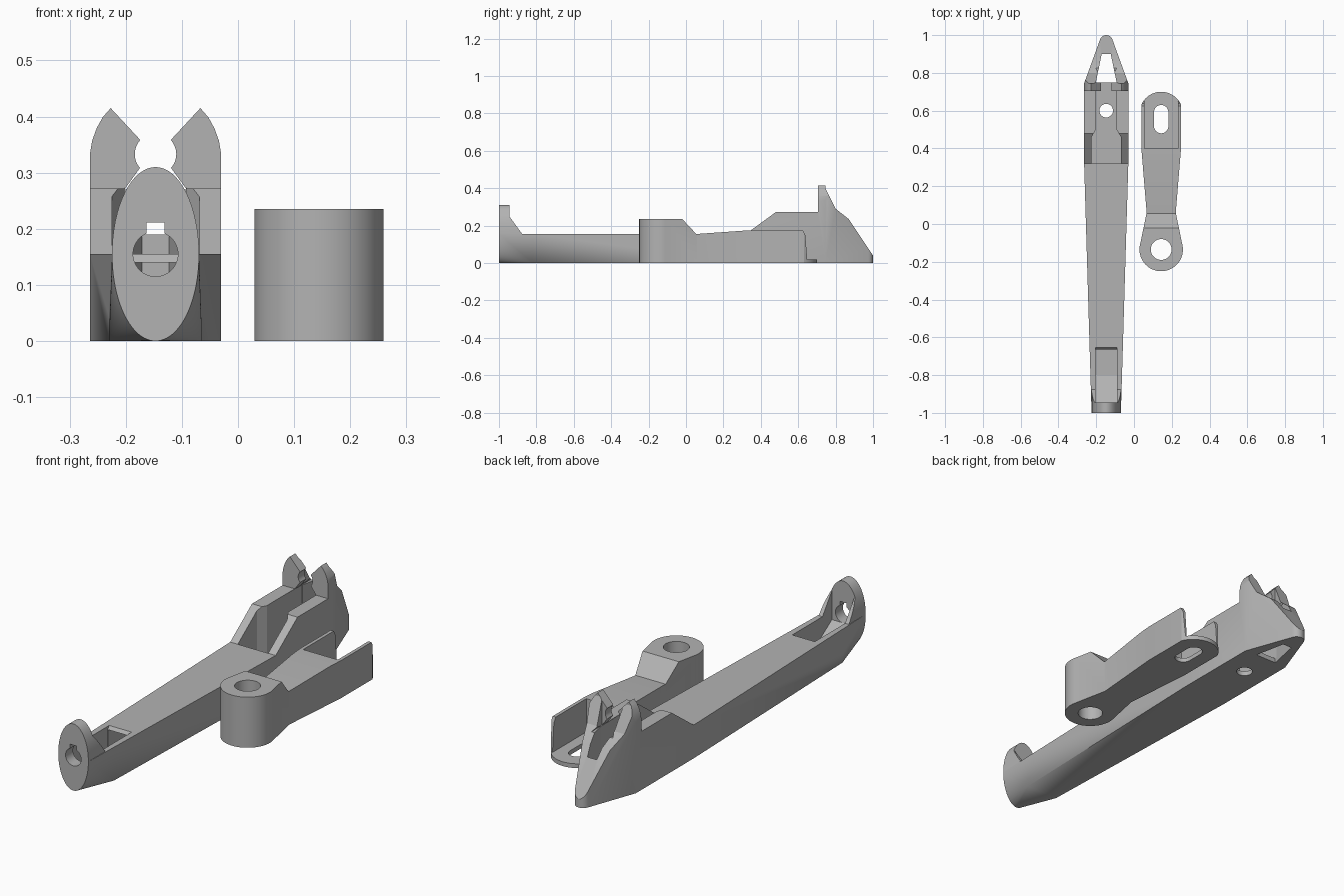
import bpy, bmesh
from math import cos, sin, pi, radians

cube = bpy.data.objects.get("Cube")
if cube:
    bpy.data.objects.remove(cube, do_unlink=True)

GREY = (0.45, 0.45, 0.45, 1)
mat = bpy.data.materials.new("plain grey")
mat.use_nodes = True
mat.diffuse_color = GREY
mat.node_tree.nodes["Principled BSDF"].inputs["Base Color"].default_value = GREY


def finish_mesh(name, bm):
    bmesh.ops.recalc_face_normals(bm, faces=bm.faces)
    mesh = bpy.data.meshes.new(name)
    bm.to_mesh(mesh)
    bm.free()
    mesh.materials.append(mat)
    ob = bpy.data.objects.new(name, mesh)
    bpy.context.collection.objects.link(ob)
    return ob


def place(axis, a, b, t):
    return {"X": (t, a, b), "Y": (a, t, b), "Z": (a, b, t)}[axis]


def prism(name, pts, axis, lo, hi):
    """Extrude a flat outline along one axis."""
    bm = bmesh.new()
    low = [bm.verts.new(place(axis, a, b, lo)) for a, b in pts]
    high = [bm.verts.new(place(axis, a, b, hi)) for a, b in pts]
    bm.faces.new(low)
    bm.faces.new(high)
    for i in range(len(pts)):
        j = (i + 1) % len(pts)
        bm.faces.new((low[i], low[j], high[j], high[i]))
    return finish_mesh(name, bm)


def hull(name, points):
    bm = bmesh.new()
    for p in points:
        bm.verts.new(p)
    bmesh.ops.convex_hull(bm, input=bm.verts)
    return finish_mesh(name, bm)


def arc(cx, cy, rx, ry, start=0, end=360, n=48):
    closed = end - start == 360
    steps = n if closed else n + 1
    ang = [radians(start + (end - start) * i / n) for i in range(steps)]
    return [(cx + rx * cos(t), cy + ry * sin(t)) for t in ang]


def sym(half):
    """Complete a right-hand half outline by mirroring it."""
    return half + [(-a, b) for a, b in reversed(half) if abs(a) > 1e-6]


def combine(ob, other, op):
    mod = ob.modifiers.new(op, "BOOLEAN")
    mod.operation = op
    mod.solver = "EXACT"
    mod.object = other
    bpy.context.view_layer.update()
    dg = bpy.context.evaluated_depsgraph_get()
    mesh = bpy.data.meshes.new_from_object(ob.evaluated_get(dg))
    ob.modifiers.clear()
    ob.data = mesh
    bpy.data.objects.remove(other, do_unlink=True)


def finish(ob, x):
    ob.location.x = x
    bpy.ops.object.select_all(action="DESELECT")
    ob.select_set(True)
    bpy.context.view_layer.objects.active = ob
    bpy.ops.object.shade_smooth_by_angle(angle=radians(25))


# ---- Long beam: side profile trimmed by its plan and front outlines
beam = prism("long_beam", [
    (-0.82, 0), (-0.82, 0.155), (0.32, 0.155), (0.48, 0.272), (0.705, 0.272),
    (0.705, 0.43), (0.745, 0.43), (0.745, 0.40), (0.80, 0.29), (0.87, 0.235),
    (1, 0.04), (1, 0)], "X", -0.2, 0.2)
plan = sym([(0.083, -0.82), (0.117, 0.32), (0.117, 0.745)]
           + arc(0, 0.965, 0.035, 0.035, 15, 90, 8))
combine(beam, prism("plan", plan, "Z", -0.1, 0.6), "INTERSECT")
front = sym([(0.13, -0.1), (0.13, 0.3), (0.117, 0.333), (0.113, 0.357),
             (0.105, 0.379), (0.094, 0.399), (0.079, 0.416)])
combine(beam, prism("outline", front, "Y", -1.1, 1.1), "INTERSECT")

# Front end: half ellipse blended into the rectangular beam
lower = [(x, -1, z) for x, z in arc(0, 0.155, 0.0775, 0.155, 180, 360)]
rect = [(x, -0.82, z) for x in (-0.083, 0.083) for z in (0, 0.155)]
combine(beam, hull("front_blend", lower + rect), "UNION")

# Upright oval end plate with sloping cheeks behind it
plate = prism("end_plate", arc(0, 0.155, 0.0775, 0.155, n=64), "Y", -1, -0.8)
combine(plate, prism("slope", [(-1.1, 0.15), (-1.1, 0.4), (-0.945, 0.4),
        (-0.945, 0.25), (-0.872, 0.15)], "X", -0.2, 0.2), "INTERSECT")
combine(beam, plate, "UNION")

# Pocket, pin hole and key slot at the front
pocket = [(-0.945, 0.115), (-0.80, 0.02), (-0.665, 0.02), (-0.665, 0.14),
          (-0.65, 0.16), (-0.65, 0.4), (-0.945, 0.4)]
cuts = [
    prism("pocket", pocket, "X", -0.058, 0.058),
    prism("pin_hole", arc(0, 0.155, 0.04, 0.04), "Y", -1.1, -0.9),
    prism("key_slot", sym([(0.016, 0.17), (0.016, 0.211)]), "Y", -1.1, -0.9),
    # Hollow inside, open rear trough and floor hole
    prism("tunnel", sym([(0.055, -0.67), (0.077, 0.33)]), "Z", 0.021, 0.14),
    prism("trough", sym([(0.078, 0.32), (0.078, 0.46), (0.055, 0.50),
                         (0.055, 0.76)]), "Z", 0.022, 0.273),
    prism("floor_hole", arc(0, 0.6, 0.036, 0.036), "Z", -0.1, 0.1),
    # Triangular window through the pointed nose
    prism("nose_window", sym([(0.055, 0.75), (0.024, 0.90)]), "Z", -0.1, 0.5),
    # Snap-in cradle: round seat with openings above and below
    prism("cradle_throat", sym([(0.0555, 0.27), (0.028, 0.308), (0.026, 0.357),
                                (0.09, 0.426)]), "Y", 0.65, 0.95),
    prism("cradle_seat", arc(0, 0.333, 0.037, 0.037), "Y", 0.65, 0.95)]
for cut in cuts:
    combine(beam, cut, "DIFFERENCE")
finish(beam, -0.147)

# ---- Lever: plan outline trimmed by its side profile
half = (arc(0, -0.135, 0.115, 0.115, -90, 15, 32)
        + [(0.077, 0.06), (0.105, 0.40)]
        + arc(0, 0.585, 0.115, 0.115, 24, 90, 16))
lever = prism("lever", sym(half), "Z", 0, 0.5)
side = [(-0.4, -0.1), (-0.4, 0.235), (-0.02, 0.235), (0.055, 0.155),
        (0.34, 0.175), (0.625, 0.175), (0.638, 0.15), (0.648, 0.02),
        (0.8, 0.02), (0.8, -0.1)]
combine(lever, prism("side", side, "X", -0.3, 0.3), "INTERSECT")

# Open tray, slotted base and pivot bore
slot = arc(0, 0.592, 0.038, 0.038, 0, 180, 16) + arc(0, 0.518, 0.038, 0.038, 180, 360, 16)
for cut in (prism("tray", sym([(0.089, 0.40), (0.089, 0.9)]), "Z", 0.02, 0.4),
            prism("slot", slot, "Z", -0.1, 0.3),
            prism("bore", arc(0, -0.135, 0.055, 0.055), "Z", -0.1, 0.4)):
    combine(lever, cut, "DIFFERENCE")
finish(lever, 0.144)
